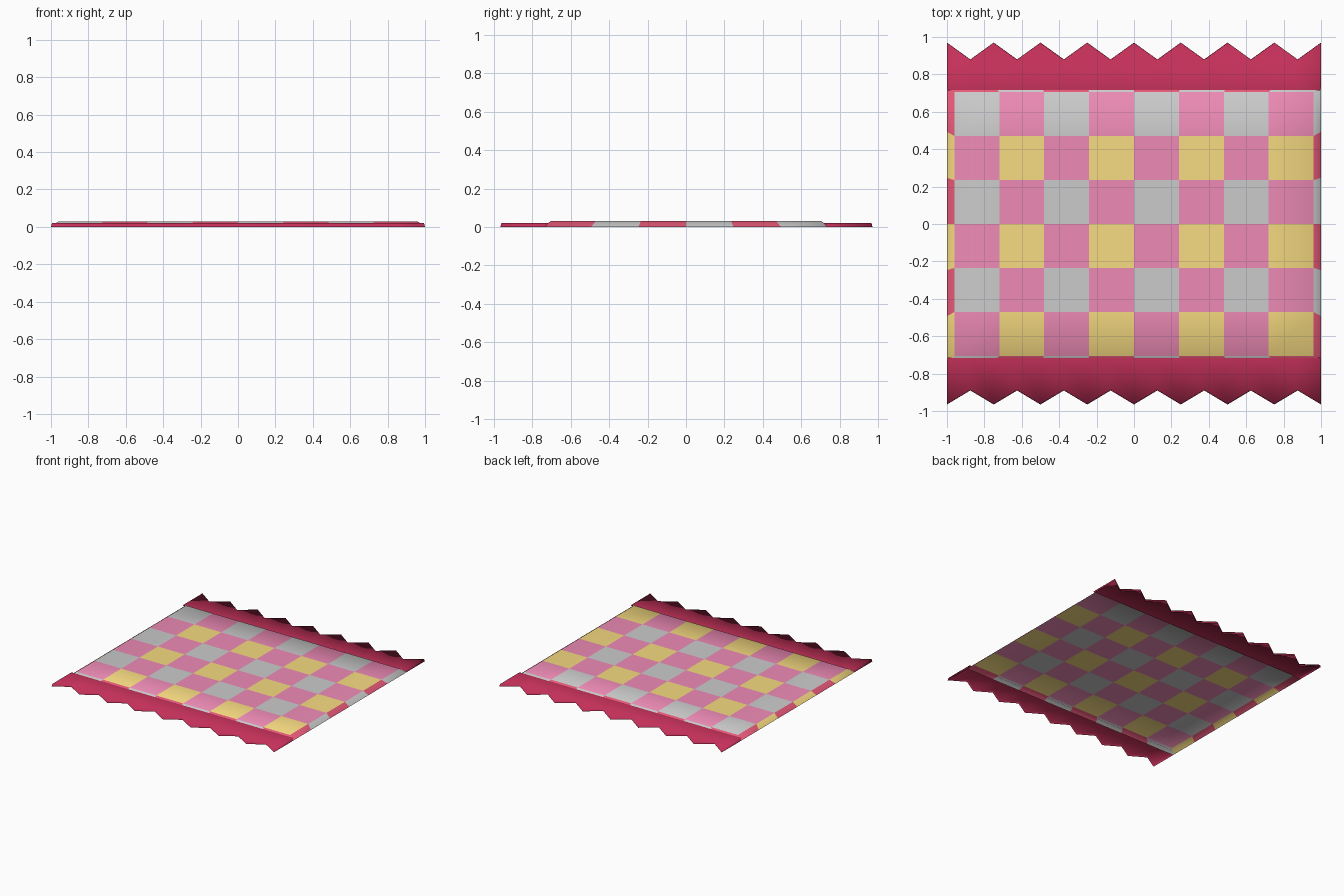
import bpy, bmesh

if "Cube" in bpy.data.objects:
    bpy.data.objects.remove(bpy.data.objects["Cube"])


def material(name, rgb):
    m = bpy.data.materials.new(name)
    m.diffuse_color = (*rgb, 1)
    m.use_nodes = True
    m.node_tree.nodes["Principled BSDF"].inputs["Base Color"].default_value = m.diffuse_color
    return m


GREY, PINK, YELLOW, ROSE = range(4)
cloth = [material("grey", (0.59, 0.59, 0.59)), material("pink", (0.86, 0.26, 0.47)),
         material("yellow", (0.93, 0.71, 0.22)), material("rose", (0.80, 0.10, 0.19))]
crimson = [material("crimson", (0.55, 0.03, 0.10))]


def make_object(name, bm, mats):
    mesh = bpy.data.meshes.new(name)
    bm.normal_update()
    bm.to_mesh(mesh)
    bm.free()
    for m in mats:
        mesh.materials.append(m)
    for p in mesh.polygons:
        p.use_smooth = True
    obj = bpy.data.objects.new(name, mesh)
    bpy.context.collection.objects.link(obj)


# Woven centre: 8 x 6 checks with sloping sides, open underneath
COLS, ROWS, H = 8, 6, 0.03
bm = bmesh.new()


def point(i, j, half_x, half_y, z):
    return bm.verts.new((half_x * (2 * i / COLS - 1), half_y * (2 * j / ROWS - 1), z))


top = [[point(i, j, 0.96, 0.705, H) for j in range(ROWS + 1)] for i in range(COLS + 1)]
for i in range(COLS):
    for j in range(ROWS):
        f = bm.faces.new((top[i][j], top[i + 1][j], top[i + 1][j + 1], top[i][j + 1]))
        if (i + j) % 2 == 0:
            f.material_index = PINK
        else:
            f.material_index = GREY if j % 2 else YELLOW

# Sloping sides: walk round the rim, colours alternating along each side
rim = ([(i, 0) for i in range(COLS)] + [(COLS, j) for j in range(ROWS)]
       + [(i, ROWS) for i in range(COLS, 0, -1)] + [(0, j) for j in range(ROWS, 0, -1)])
base = [point(i, j, 1.0, 0.74, 0) for i, j in rim]
for k, (i, j) in enumerate(rim):
    n = (k + 1) % len(rim)
    ni, nj = rim[n]
    f = bm.faces.new((base[k], base[n], top[ni][nj], top[i][j]))
    ci, cj = min(i, ni), min(j, nj)
    if i == ni == 0:                       # left side
        f.material_index = ROSE if cj % 2 else YELLOW
    elif i == ni:                          # right side
        f.material_index = GREY if cj % 2 else ROSE
    elif j == 0:                           # front side
        f.material_index = ROSE if ci % 2 else GREY
    else:                                  # back side
        f.material_index = GREY if ci % 2 else ROSE
make_object("rug_centre", bm, cloth)


# Zigzag fringe along the front and back ends
def fringe(name, side, peak, valley, z=0.02):
    bm = bmesh.new()
    xs = [-1 + k / 8 for k in range(17)]
    rows = []
    for k, x in enumerate(xs):
        y = valley if k % 2 else peak
        rows.append([bm.verts.new((x * 0.995, side * 0.715, z)),
                     bm.verts.new((x * 0.995, side * (y - 0.005), z)),
                     bm.verts.new((x, side * y, 0))])
    faces = []
    for a, b in zip(rows, rows[1:]):
        for r in range(2):
            faces.append((a[r], b[r], b[r + 1], a[r + 1]))
    # End walls
    for row, x, flip in ((rows[0], -1, False), (rows[-1], 1, True)):
        foot = bm.verts.new((x, side * 0.735, 0))
        loop = (row[0], row[1], row[2], foot)
        faces.append(loop[::-1] if flip else loop)
    for f in faces:
        bm.faces.new(f if side < 0 else f[::-1])
    # Point the top faces upward and the walls outward
    bm.normal_update()
    if bm.faces[:][0].normal.z < 0:
        bmesh.ops.reverse_faces(bm, faces=bm.faces[:])
    make_object(name, bm, crimson)


fringe("front_fringe", -1, 0.965, 0.89)
fringe("back_fringe", 1, 0.97, 0.88)
